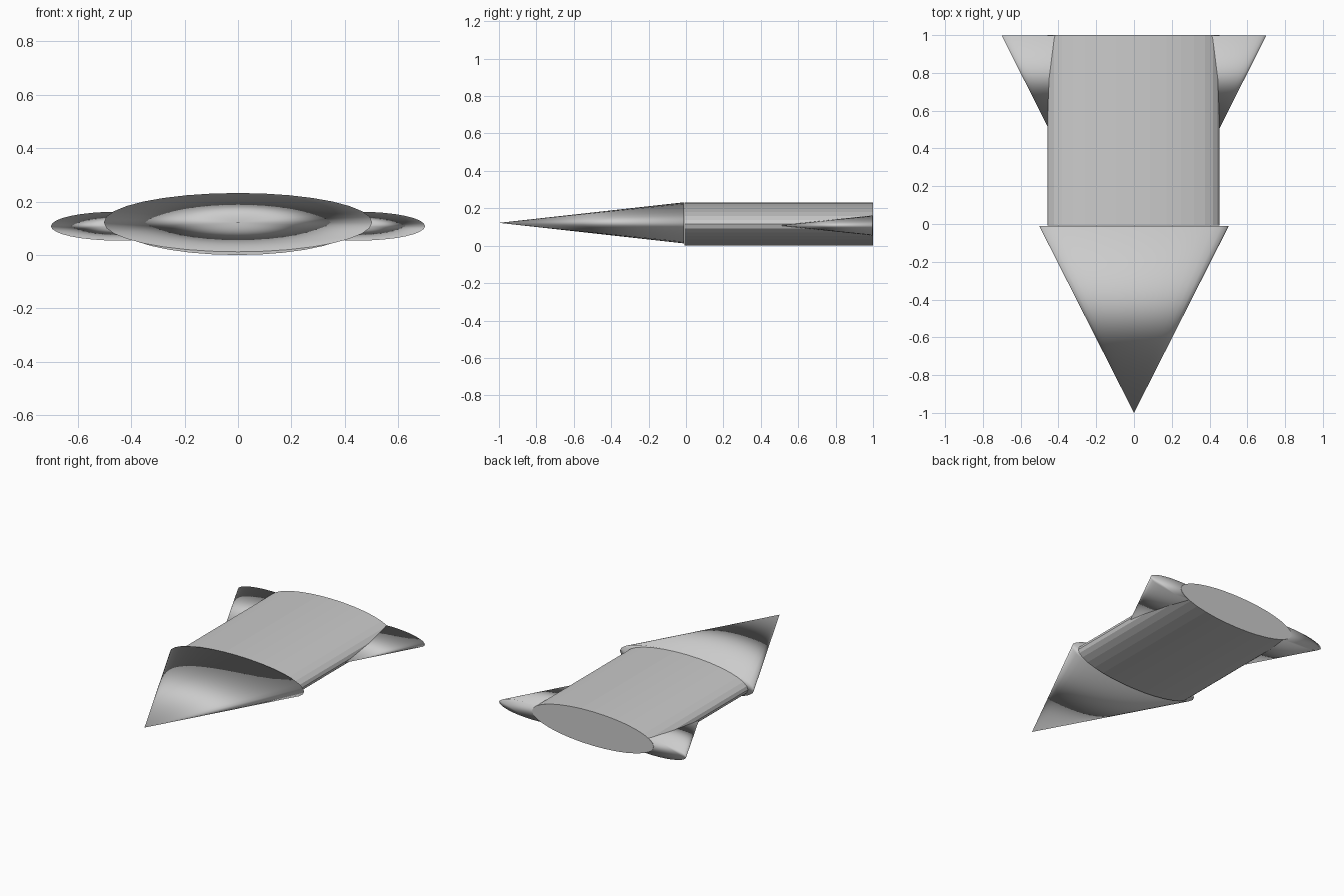
import bpy
from math import radians

if "Cube" in bpy.data.objects:
    bpy.data.objects.remove(bpy.data.objects["Cube"])


def tube(name, front_y, back_y, r_front, r_back, centre_x, centre_z, half_w, half_h, smooth):
    """Elliptical cylinder or cone running along y; radii are relative to half_w / half_h."""
    bpy.ops.mesh.primitive_cone_add(
        vertices=32, radius1=r_back, radius2=r_front, depth=back_y - front_y,
        location=(centre_x, (front_y + back_y) / 2, centre_z),
        rotation=(radians(90), 0, 0))
    ob = bpy.context.object
    ob.name = name
    # local z maps to -y, local y maps to z
    ob.scale = (half_w, half_h, 1)
    bpy.ops.object.transform_apply(location=False, rotation=True, scale=True)
    if smooth:
        bpy.ops.object.shade_smooth()
    return ob


# Flat-faced oval body
tube("body", -0.008, 1.0, 1, 1, -0.003, 0.115, 0.455, 0.115, False)

# Wide flattened nose cone
tube("nose", -1.0, -0.01, 0, 1, 0, 0.122, 0.502, 0.11, True)

# Pair of half-size flattened cones as tail fins
for side, label in ((-1, "left"), (1, "right")):
    tube(label + "_fin", 0.5, 0.998, 0, 1, side * 0.45, 0.108, 0.25, 0.054, True)
